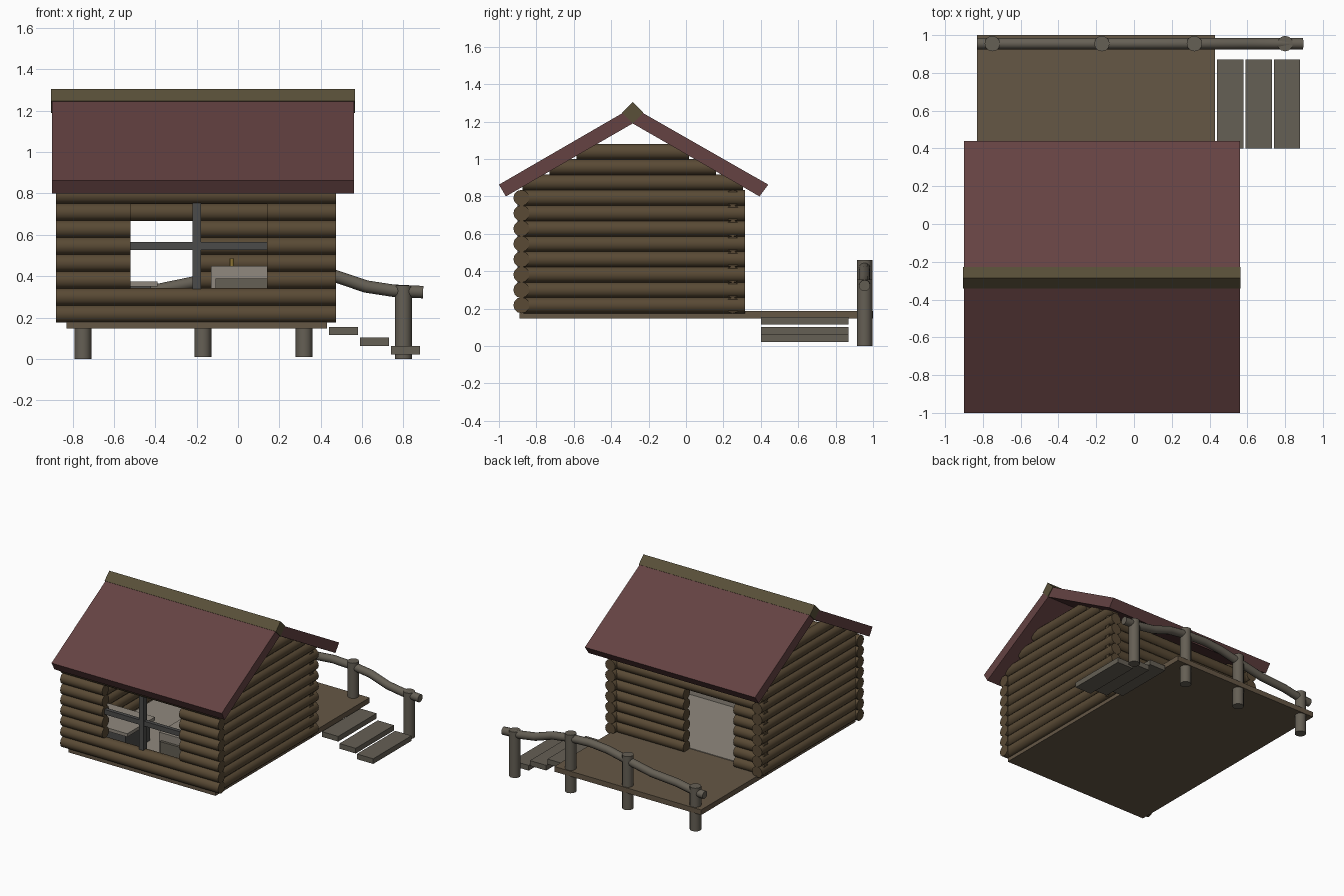
import bpy, math
from mathutils import Vector

if "Cube" in bpy.data.objects:
    bpy.data.objects.remove(bpy.data.objects["Cube"])


def mat(name, rgb):
    m = bpy.data.materials.new(name)
    m.diffuse_color = (*rgb, 1)
    m.use_nodes = True
    m.node_tree.nodes["Principled BSDF"].inputs["Base Color"].default_value = m.diffuse_color
    return m


LOG = mat("log_wood", (.10, .068, .035))
ROOF = mat("roof_red", (.13, .055, .055))
RIDGE = mat("ridge_wood", (.10, .08, .04))
DECK = mat("deck_wood", (.13, .095, .06))
RAIL = mat("grey_wood", (.13, .115, .09))
FRAME = mat("frame_grey", (.07, .07, .068))
PALE = mat("pale_stone", (.28, .25, .21))
GOLD = mat("brass", (.45, .3, .06))


def mesh(name, verts, faces, m):
    me = bpy.data.meshes.new(name)
    me.from_pydata(verts, [], faces)
    me.materials.append(m)
    ob = bpy.data.objects.new(name, me)
    bpy.context.collection.objects.link(ob)
    return ob


def prism_x(name, profile, x0, x1, m):
    """Extrude a (y, z) outline along x."""
    n = len(profile)
    v = [(x, y, z) for x in (x0, x1) for y, z in profile]
    f = [tuple(range(n))[::-1], tuple(range(n, 2 * n))]
    f += [(i, (i + 1) % n, (i + 1) % n + n, i + n) for i in range(n)]
    return mesh(name, v, f, m)


def box(name, x0, x1, y0, y1, z0, z1, m):
    return prism_x(name, [(y0, z0), (y1, z0), (y1, z1), (y0, z1)], x0, x1, m)


def tube(name, points, r, m, n=12):
    """Round bar through points, capped at both ends."""
    pts = [Vector(p) for p in points]
    v, f = [], []
    for i, p in enumerate(pts):
        d = (pts[min(i + 1, len(pts) - 1)] - pts[max(i - 1, 0)]).normalized()
        ref = Vector((1, 0, 0)) if abs(d.z) > .9 else Vector((0, 0, 1))
        a = ref.cross(d).normalized()
        b = d.cross(a)
        v += [p + r * (a * math.cos(t) + b * math.sin(t))
              for t in (2 * math.pi * k / n for k in range(n))]
    for i in range(len(pts) - 1):
        o = i * n
        f += [(o + k, o + (k + 1) % n, o + n + (k + 1) % n, o + n + k) for k in range(n)]
    f += [tuple(range(n))[::-1], tuple(range(len(v) - n, len(v)))]
    ob = mesh(name, v, f, m)
    for p in ob.data.polygons:
        p.use_smooth = len(p.vertices) == 4
    ob.data.set_sharp_from_angle(angle=math.radians(40))
    return ob


# Log walls
R, PITCH, Z0 = .043, .082, .218
for i in range(11):
    z = Z0 + PITCH * i
    if i < 8:
        # front wall, with a window gap
        spans = [(-.88, -.52), (.14, .475)] if 2 <= i <= 6 else [(-.88, .475)]
        for a, b in spans:
            tube("front_log", [(a, -.88, z), (b, -.88, z)], R, LOG)
        # back wall, with a door gap
        spans = [(-.86, -.61), (-.18, .457)] if i < 6 else [(-.86, .457)]
        for a, b in spans:
            tube("back_log", [(a, .25, z), (b, .25, z)], R, LOG)
    # side walls and gables
    y0, y1 = (-.87, .315)
    if i >= 8:
        half = (.59, .445, .30)[i - 8]
        y0, y1 = -.285 - half, -.285 + half
    for x in (.43, -.83):
        tube("side_log", [(x, y0, z), (x, y1, z)], R, LOG)

# Roof and ridge cap
prism_x("roof", [(-1, .863), (-.963, .80), (-.285, 1.19), (.393, .80),
                 (.43 + .01, .863), (-.285, 1.277)], -.90, .56, ROOF)
prism_x("ridge_cap", [(-.285, 1.19), (-.228, 1.248), (-.285, 1.305), (-.342, 1.248)],
        -.905, .565, RIDGE)

# Deck and steps
box("deck", -.83, .43, -.89, 1.0, .147, .187, DECK)
for k, (z0, z1) in enumerate([(.115, .155), (.063, .103), (.022, .062)]):
    x = .44 + .15 * k
    box("step", x, x + .14, .40, .87, z0, z1, RAIL)

# Railing
tube("handrail", [(x, .955, z) for x, z in
                  [(-.83, .285), (-.75, .29), (-.6, .318), (-.38, .335), (-.17, .378),
                   (0, .415), (.15, .428), (.32, .42), (.47, .40), (.62, .35),
                   (.75, .33), (.895, .323)]], .03, RAIL)
for x, z0, z1 in [(-.75, 0, .335), (-.17, .01, .425), (.32, .01, .46), (.8, 0, .355)]:
    tube("rail_post", [(x, .955, z0), (x, .955, z1)], .041, RAIL)

# Window bars
box("window_upright", -.22, -.18, -.90, -.86, .335, .757, FRAME)
box("window_crossbar", -.52, .14, -.895, -.865, .527, .565, FRAME)

# Interior
box("inner_floor", -.79, .39, -.84, .21, .187, .192, PALE)
box("cupboard", -.78, -.42, -.78, -.48, .19, .35, FRAME)
box("cupboard_top", -.79, -.39, -.80, -.46, .35, .375, PALE)
box("desk", -.13, .38, -.78, -.52, .19, .45, PALE)
box("desk_front", -.11, .38, -.80, -.78, .19, .39, RAIL)
tube("ornament", [(-.03, -.74, .45), (-.03, -.74, .485)], .01, GOLD, 8)
